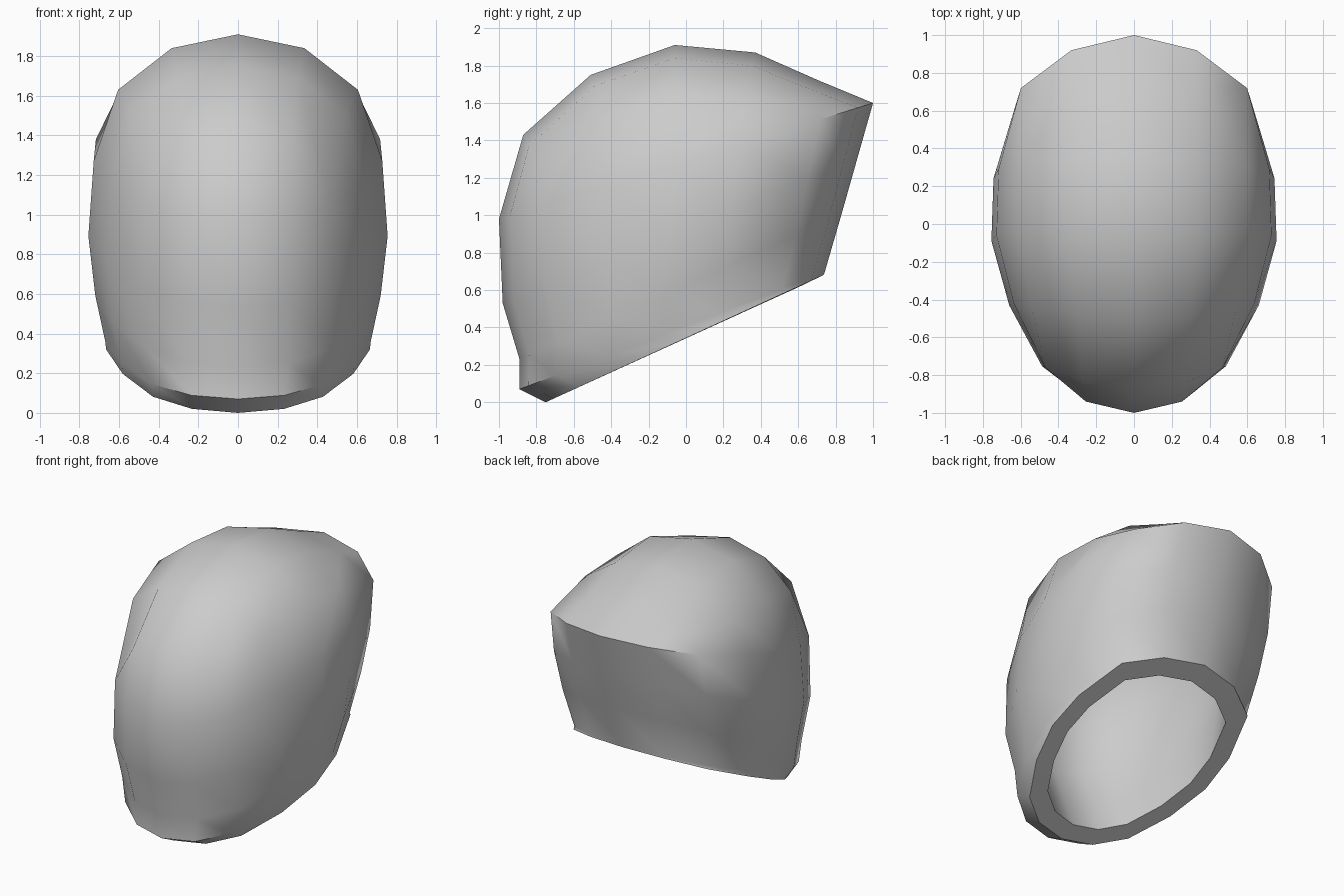
import bpy, bmesh

if "Cube" in bpy.data.objects:
    bpy.data.objects.remove(bpy.data.objects["Cube"])

# Egg-shaped plan of every ring: x as share of half width, t from back (1) to front (-1)
HALF = [(0, 1), (.455, .92), (.822, .72), (.985, .29), (1, -.06),
        (.875, -.42), (.645, -.76), (.35, -.94), (0, -1)]
PLAN = HALF + [(-x, t) for x, t in reversed(HALF[1:-1])]

# Tilted rings: front y, front z, back y, back z, half width
OUTER = [(-.75, 0, .735, .68, .665),
         (-.89, .07, .74, .69, .67),
         (-.89, .23, .83, 1.00, .72),
         (-.98, .53, .915, 1.30, .755),
         (-1.0, .98, 1.0, 1.60, .728)]

INNER = [(-.63, .055, .60, .615, .535),
         (-.72, .28, .68, .98, .57),
         (-.83, .56, .76, 1.25, .60),
         (-.85, .95, .80, 1.48, .575),
         (-.74, 1.34, .60, 1.57, .48),
         (-.44, 1.61, .31, 1.72, .27)]
INNER_TOP = (0, -.05, 1.75)

# Crown above the crest: cross rows from back to front, centre outwards
CROWN = [[(0, .71, 1.72), (.335, .71, 1.655)],
         [(0, .37, 1.87), (.335, .35, 1.80), (.60, .31, 1.62)],
         [(0, -.06, 1.91), (.335, -.06, 1.84), (.605, -.06, 1.63)],
         [(0, -.51, 1.75), (.30, -.49, 1.69), (.54, -.45, 1.52)],
         [(0, -.87, 1.43), (.27, -.84, 1.37)]]


def add_ring(bm, spec):
    fy, fz, by, bz, w = spec
    ring = []
    for x, t in PLAN:
        s = (t + 1) / 2
        ring.append(bm.verts.new((x * w, fy + (by - fy) * s, fz + (bz - fz) * s)))
    return ring


def bridge(bm, a, b):
    n = len(a)
    for i in range(n):
        j = (i + 1) % n
        bm.faces.new((a[i], a[j], b[j], b[i]))


def add_rings(bm, specs):
    rings = [add_ring(bm, s) for s in specs]
    for a, b in zip(rings, rings[1:]):
        bridge(bm, a, b)
    return rings[0], rings[-1]


def add_crown(bm, crest):
    centre = [bm.verts.new(row[0]) for row in CROWN]
    for side in (1, -1):
        edge = [crest[side * i] for i in range(9)]
        rows = [[edge[0], edge[1]]]
        for i, row in enumerate(CROWN):
            pts = [bm.verts.new((side * x, y, z)) for x, y, z in row[1:]]
            rows.append([centre[i]] + pts + [edge[i + 2]])
        rows.append([edge[8], edge[7]])
        for a, b in zip(rows, rows[1:]):
            n = min(len(a), len(b))
            for k in range(n - 1):
                bm.faces.new((a[k], a[k + 1], b[k + 1], b[k]))
            # Corner triangle where the next row is longer or shorter
            if len(a) > n:
                bm.faces.new((a[n - 1], a[n], b[n - 1]))
            elif len(b) > n:
                bm.faces.new((a[n - 1], b[n], b[n - 1]))
        # Sharp crest at the back
        for k in range(2):
            bm.edges.get((edge[k], edge[k + 1])).smooth = False


bm = bmesh.new()
# Outer wall and crown
outer_rim, crest = add_rings(bm, OUTER)
add_crown(bm, crest)
# Cavity
inner_rim, last = add_rings(bm, INNER)
tip = bm.verts.new(INNER_TOP)
for i in range(len(last)):
    bm.faces.new((last[i], last[(i + 1) % len(last)], tip))
# Flat rim joining them
bridge(bm, outer_rim, inner_rim)
bmesh.ops.recalc_face_normals(bm, faces=bm.faces)
mesh = bpy.data.meshes.new("domed_shell")
bm.to_mesh(mesh)
bm.free()
shell = bpy.data.objects.new("domed_shell", mesh)
bpy.context.collection.objects.link(shell)

# Smooth shading with a sharp rim
bpy.context.view_layer.objects.active = shell
shell.select_set(True)
bpy.ops.object.shade_smooth_by_angle(angle=0.8)
